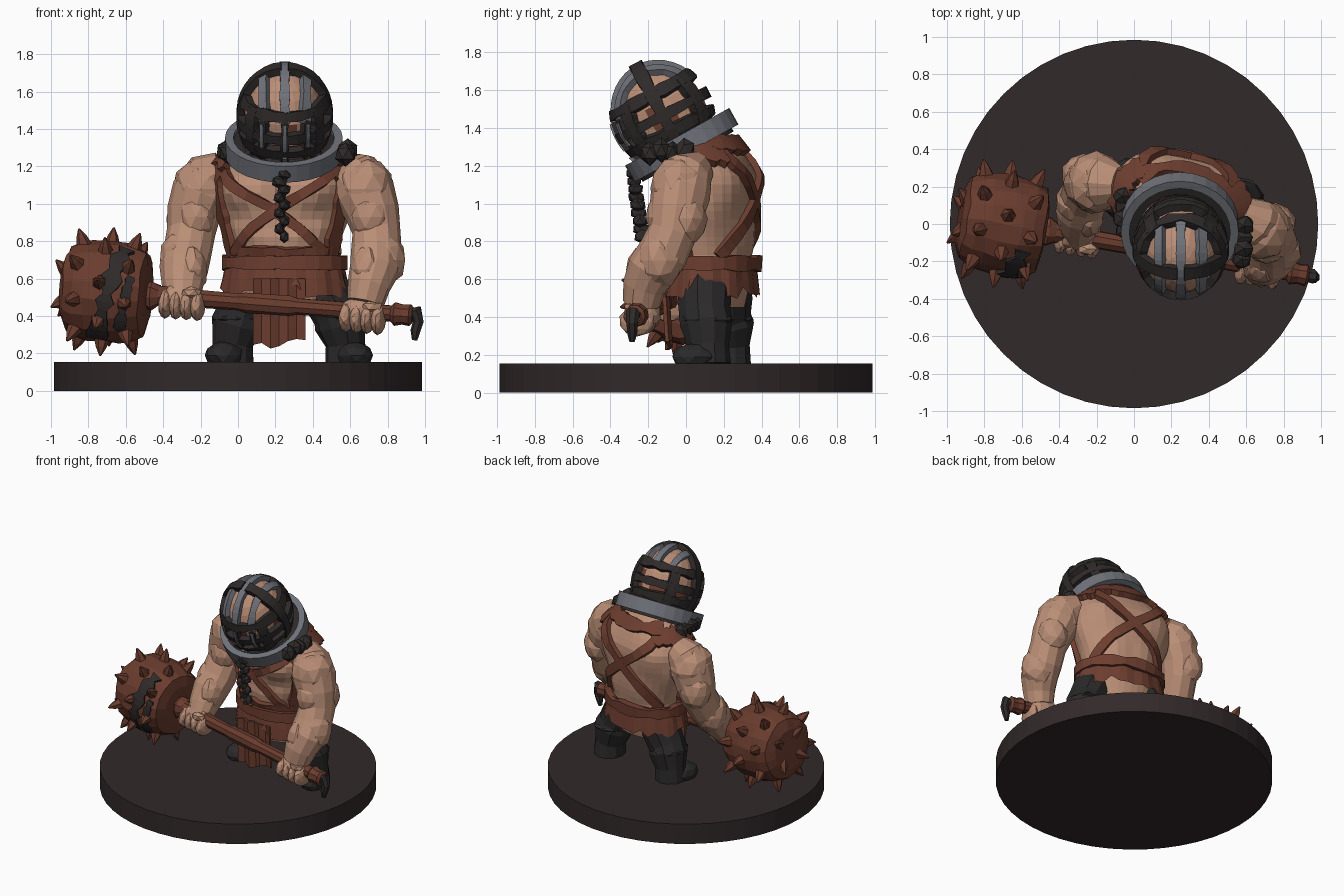
import bpy, bmesh, math, random
from mathutils import Vector, Matrix

if "Cube" in bpy.data.objects:
    bpy.data.objects.remove(bpy.data.objects["Cube"])
random.seed(4)
V, sin, cos, pi = Vector, math.sin, math.cos, math.pi

def material(name, rgb):
    m = bpy.data.materials.new(name)
    m.diffuse_color = [((c / 255 + 0.055) / 1.055) ** 2.4 for c in rgb] + [1]
    m.use_nodes = True
    m.node_tree.nodes["Principled BSDF"].inputs["Base Color"].default_value = m.diffuse_color
    return m

SKIN = material("skin", (186, 142, 118))
LEATHER = material("leather", (110, 62, 48))
WOOD = material("mace_brown", (106, 60, 46))
BLACK = material("black_iron", (47, 42, 42))
STEEL = material("grey_steel", (112, 114, 122))
STONE = material("base_dark", (50, 41, 42))
TROUSER = material("trouser_black", (43, 41, 41))

def finish(name, bm, mats):
    bmesh.ops.recalc_face_normals(bm, faces=bm.faces)
    me = bpy.data.meshes.new(name)
    bm.to_mesh(me)
    bm.free()
    for m in mats:
        me.materials.append(m)
    ob = bpy.data.objects.new(name, me)
    bpy.context.collection.objects.link(ob)
    return ob

def grid(name, rows, mats, rule=None, cap=True):
    """Skin a list of equal-length point loops; rule(row, column) picks the colour."""
    bm = bmesh.new()
    vs = [[bm.verts.new(p) for p in r] for r in rows]
    n = len(rows[0])
    for i in range(len(rows) - 1):
        for j in range(n):
            k = (j + 1) % n
            f = bm.faces.new((vs[i][j], vs[i][k], vs[i + 1][k], vs[i + 1][j]))
            f.material_index = rule(i, j) if rule else 0
    if cap:
        f = bm.faces.new(vs[0][::-1])
        f.material_index = rule(0, 0) if rule else 0
        f = bm.faces.new(vs[-1])
        f.material_index = rule(len(rows) - 2, 0) if rule else 0
    return finish(name, bm, mats if isinstance(mats, list) else [mats])

def loft(name, path, mat, sides=12, flat=1.0, jit=0.0):
    """Tube through (x, y, z, radius) points."""
    ps = [V(p[:3]) for p in path]
    rows = []
    for i, p in enumerate(ps):
        t = (ps[min(i + 1, len(ps) - 1)] - ps[max(i - 1, 0)]).normalized()
        ref = V((0, 1, 0)) if abs(t.y) < 0.8 else V((1, 0, 0))
        e = ref.cross(t).normalized()
        f = t.cross(e)
        rows.append([p + path[i][3] * (1 + random.uniform(-jit, jit)) *
                     (e * cos(2 * pi * j / sides) + f * flat * sin(2 * pi * j / sides))
                     for j in range(sides)])
    return grid(name, rows, mat)

def blob(name, loc, size, mat, rot=None, sub=2, jit=0.05):
    bm = bmesh.new()
    bmesh.ops.create_icosphere(bm, subdivisions=sub, radius=1)
    r = rot.to_matrix() if rot else Matrix.Identity(3)
    for v in bm.verts:
        c = v.co * (1 + random.uniform(-jit, jit))
        v.co = V(loc) + r @ V((c.x * size[0], c.y * size[1], c.z * size[2]))
    return finish(name, bm, [mat])

def strap(name, surf, a, b, width, mat, n=14, off=0.0, thick=0.022, jit=0.1):
    """Band lying on surf(u, v) from parameter a to b."""
    rows, e = [], 1e-3
    for i in range(n + 1):
        s = i / n
        u, v = a[0] + (b[0] - a[0]) * s, a[1] + (b[1] - a[1]) * s
        p = surf(u, v)
        nr = (surf(u + e, v) - surf(u - e, v)).cross(surf(u, v + e) - surf(u, v - e)).normalized()
        du, dv = (b[0] - a[0]) * e, (b[1] - a[1]) * e
        side = nr.cross(surf(u + du, v + dv) - surf(u - du, v - dv)).normalized()
        w = side * width / 2 * (1 + random.uniform(-jit, jit))
        lo, hi = p + nr * (off - 0.02), p + nr * (off + thick)
        rows.append([lo - w, hi - w, hi + w, lo + w])
    return grid(name, rows, mat)

# ---- base
grid("base", [[V((0.985 * cos(2 * pi * j / 48), 0.985 * sin(2 * pi * j / 48), z)) for j in range(48)]
              for z in (0, 0.155)], STONE)

# ---- torso: angle 0 faces front, body twisted about z
RINGS = [(0.45, .24, .17), (0.58, .28, .20), (0.72, .28, .20), (0.85, .31, .215), (1.0, .36, .22),
         (1.12, .38, .22), (1.22, .35, .205), (1.30, .26, .18), (1.38, .16, .13)]
BUMPS = [(0.52, 1.06, .33, .09, .065), (2.45, 1.1, .35, .13, .03), (1.9, .95, .3, .12, .02), (0, 1.06, .12, .1, -.02),
         (0.25, .80, .2, .05, .025), (2.75, .8, .25, .1, .015), (0.75, .85, .2, .05, .02)]
TWIST = Matrix.Rotation(math.radians(-13), 3, 'Z')

def body(a, z):
    zz = min(max(z, RINGS[0][0]), RINGS[-1][0] - 1e-6)
    for p, q in zip(RINGS, RINGS[1:]):
        if p[0] <= zz <= q[0]:
            s = (zz - p[0]) / (q[0] - p[0])
            rx, ry = p[1] + (q[1] - p[1]) * s, p[2] + (q[2] - p[2]) * s
            break
    aa = abs((a + pi) % (2 * pi) - pi)
    h = sum(b[4] * math.exp(-((aa - b[0]) / b[2]) ** 2 - ((zz - b[1]) / b[3]) ** 2) for b in BUMPS)
    k = max(0, z - 1.15) * 0.25
    return TWIST @ V(((rx + h) * sin(a), -(ry + h) * cos(a), 0)) + V((0.25, 0.135 - k, z))

grid("torso", [[body(2 * pi * j / 32, 0.45 + 0.93 * i / 20) for j in range(32)] for i in range(21)], SKIN)
for s in (-1, 1):
    strap("chest_strap", body, (-1.1 * s, 1.22), (0.95 * s, 0.74), .055, LEATHER, off=.01)
    strap("back_strap", body, (pi - 0.95 * s, 1.28), (pi + 1.1 * s, 0.72), .065, LEATHER, off=.01)
    strap("side_strap", body, (1.2 * s, 0.70), (1.05 * s, 1.24), .09, LEATHER, off=.008, jit=.2)
    strap("shoulder_yoke", body, (0.9 * s, 1.24), (2.3 * s, 1.26), .15, LEATHER, off=.015, jit=.3)
strap("rib_band", body, (-1.3, .75), (1.3, .75), .05, LEATHER, off=.01, jit=.25)
strap("back_collar", body, (2.0, 1.30), (4.28, 1.30), .09, LEATHER, off=.015, jit=.35)

# ---- belt, flared tattered skirt and front loincloth
strap("belt", body, (0, .685), (2 * pi, .685), .07, LEATHER, n=24, off=.03, thick=.03, jit=.25)
skirt = []
for k in range(4):
    row = []
    for j in range(36):
        z = 0.72 - (0.19 + random.uniform(-.035, .035) * (k == 3)) * k / 3
        c = V((0.25, 0.135, z))
        d = body(2 * pi * j / 36, max(z, .6)) - c
        d.z = 0
        row.append(c + d * (1.08 + .045 * k + (.04 if j % 3 else 0)))
    skirt.append(row)
grid("skirt", skirt[::-1], LEATHER, cap=False)

rows = []
for k in range(5):
    row = [V((.22 + .28 * (j / 6 - .5), -.13 + .02 * (j % 2) + .02 * k / 4,
              .6 - .36 * k / 4 + (random.uniform(-.015, .06) if k == 4 else 0))) for j in range(7)]
    rows.append(row + [p + V((0, .02, 0)) for p in row[::-1]])
grid("front_loincloth", rows, LEATHER)

# ---- legs and boots
for s, x, y in ((-1, -0.03, 0.21), (1, 0.58, 0.10)):
    loft("leg", [(x - .15 * s, y, .62, .12), (x - .10 * s, y, .51, .14), (x - .05 * s, y, .41, .135),
                 (x - .03 * s, y + .01, .36, .14), (x - .005 * s, y + .02, .25, .11), (x, y + .02, .155, .115)],
         TROUSER, 11, jit=.03)
    toe = Matrix.Rotation(.35 * s, 3, 'Z').to_quaternion()
    blob("boot_toe", (x + .04 * s, y - .045, .19), (.10, .135, .075), TROUSER, toe)
    blob("boot_cuff", (x - .03 * s, y + .01, .385), (.14, .145, .04), BLACK)

# ---- arms with muscles
arms = {
    "left": [(-.08, .21, 1.18, .10), (-.15, .22, 1.15, .14), (-.20, .22, 1.06, .16), (-.235, .22, .95, .145),
             (-.25, .20, .85, .13), (-.27, .14, .74, .13), (-.29, .07, .65, .13), (-.295, .0, .56, .11),
             (-.295, -.05, .49, .09)],
    "right": [(.56, .06, 1.18, .10), (.63, .01, 1.15, .14), (.68, -.03, 1.06, .16), (.72, -.05, .95, .145),
              (.74, -.07, .85, .13), (.74, -.12, .74, .135), (.73, -.18, .65, .135), (.70, -.22, .56, .115),
              (.68, -.235, .47, .10)]}
for side, p in arms.items():
    s = -1 if side == "left" else 1
    loft(side + "_arm", p, SKIN, 12, jit=.02)
    q = [V(c[:3]) for c in p]
    blob(side + "_deltoid", q[2] + V((0, 0, .02)), (.155, .165, .17), SKIN)
    blob(side + "_biceps", q[3] + V((-.01 * s, -.065, -.02)), (.105, .10, .13), SKIN)
    blob(side + "_triceps", q[3] + V((.035 * s, .05, -.03)), (.115, .11, .14), SKIN)
    blob(side + "_forearm", q[5] + V((.04 * s, -.02, -.04)), (.115, .12, .15), SKIN)
    blob(side + "_inner_forearm", q[6] + V((-.04 * s, -.03, 0)), (.09, .11, .13), SKIN)

# ---- mace: shaft runs from the head A to the pommel B
A, B = V((-.70, 0, .53)), V((.93, -.275, .405))
D = (B - A).normalized()
EX = (V((0, 0, 1)) - D * D.z).normalized()
EY = D.cross(EX)
ALONG = D.to_track_quat('Z', 'Y')
at = lambda x: A + D * ((x - A.x) / D.x)

loft("shaft", [(*at(x), r) for x, r in ((-.55, .06), (-.3, .05), (0, .047), (.04, .055), (.28, .055), (.32, .045),
                                        (.6, .046), (.84, .045))], WOOD, 9, jit=.05)
loft("shaft_collar", [(*at(x), r) for x, r in ((-.54, .09), (-.49, .07), (-.46, .08), (-.42, .055))], LEATHER, 9, jit=.1)
loft("pommel", [(*at(x), r) for x, r in ((.82, .045), (.84, .065), (.88, .055), (.92, .06), (.935, .04))], WOOD, 9)
loft("pommel_hook", [(*at(.91), .035), (.955, -.28, .42, .04), (.965, -.285, .37, .03), (.95, -.285, .32, .028),
                     (.945, -.285, .27, .015)], BLACK, 7)

def mace(a, t):
    r = 0.27 - 0.05 * min(1, abs(t / .215)) ** 3
    return A + D * t + (EX * cos(a) + EY * sin(a)) * r

def jitter(p):
    return p + V([random.uniform(-.007, .007) for _ in range(3)])

ends = [[A + D * t + (EX * cos(2 * pi * j / 18) + EY * sin(2 * pi * j / 18)) * .15 for j in range(18)]
        for t in (-.235, .225)]
grid("mace_head", [ends[0]] + [[jitter(mace(2 * pi * j / 18, -.21 + .415 * i / 7)) for j in range(18)]
                               for i in range(8)] + [ends[1]], WOOD)
strap("mace_iron_band", mace, (.5, .11), (2.7, -.02), .085, BLACK, thick=.012, jit=.5)
strap("mace_iron_patch", mace, (1.2, .16), (2.4, .11), .05, BLACK, thick=.012, jit=.4)

def spike(p, n):
    loft("mace_spike", [(*(p - n * .02), .045), (*(p + n * .035), .028), (*(p + n * .08), .005)], WOOD, 6)

for k, t in enumerate((-.14, 0, .14)):
    for j in range(8):
        a = 2 * pi * (j + .5 * (k % 2)) / 8 + .2
        spike(mace(a, t), (EX * cos(a) + EY * sin(a) + D * t * 2.5).normalized())
for j in range(4):
    e = EX * cos(j * pi / 2 + .6) + EY * sin(j * pi / 2 + .6)
    spike(A - D * .22 + e * .12, (e * .7 - D * .6).normalized())

# ---- fists wrapped round the shaft
for side, x in (("left", -.30), ("right", .665)):
    c = at(x) + V((0, 0, -.03))
    blob(side + "_palm", c + V((0, .01, .02)), (.09, .085, .13), SKIN, ALONG)
    for k in range(4):
        blob(side + "_finger", c + D * (k * .058 - .087) + V((0, -.015, -.01)), (.095, .08, .04), SKIN, ALONG, 2, .03)
    blob(side + "_thumb", c + V((.05, -.065, .055)), (.06, .035, .035), SKIN, None, 1)

# ---- head in a tilted cage
H, TILT = V((.25, -.125, 1.47)), Matrix.Rotation(math.radians(28), 3, 'X')

def head(a, v):
    return H + TILT @ V((.215 * cos(v) * sin(a), -.235 * cos(v) * cos(a), .265 * sin(v)))

def over(u, w):
    return H + TILT @ V((.215 * sin(u), -.235 * cos(u) * cos(w), .265 * cos(u) * sin(w)))

def head_colour(i, j):
    if i < 4:
        return 2
    return 1 if (i == 4 or i == 5 and j % 3 or i == 6 and j % 4 == 0) else 0

grid("head", [[head(2 * pi * j / 20, -1.45 + 2.9 * i / 12) for j in range(20)] for i in range(13)],
     [SKIN, LEATHER, BLACK], head_colour)
for v, w in ((.42, .06), (-.02, .05), (-.35, .06), (-.75, .08)):
    strap("cage_hoop", head, (0, v), (2 * pi, v), w, BLACK, n=24, off=.018, jit=.3)
for a in (.85, pi / 2, 2.4):
    for s in (-1, 1):
        strap("cage_side_bar", head, (a * s, -1.0), (a * s, 1.5 if a == pi / 2 else .45), .07, BLACK,
              off=.022 if a == pi / 2 else .016, jit=.2)
for u in (-.5, 0, .5):
    strap("cage_front_bar", over, (u, -1.2), (u, .35), .04, BLACK, off=.014, jit=.2)
    strap("cage_top_bar", over, (u, .3), (u, 2.65), .05, STEEL, off=.01, jit=.15)
    strap("bar_highlight", over, (u, -.25), (u, .28), .022, STEEL, n=6, off=.024)
strap("chin_bar", over, (0, -.8), (0, -.4), .025, STEEL, n=6, off=.03)
strap("jaw_guard", head, (-1.1, -.85), (1.1, -.85), .17, BLACK, off=.03, jit=.25)

# ---- tilted iron neck ring
N = V((.245, -.02, 1.305))
RT = Matrix.Rotation(math.radians(29), 3, 'X')

def hoop(name, r0, r1, z0, z1, mat):
    rows = [[N + RT @ V((r * sin(2 * pi * j / 28), -r * cos(2 * pi * j / 28), z)) for j in range(28)]
            for r, z in ((r0, z0), (r1, z0), (r1, z1), (r0, z1), (r0, z0))]
    grid(name, rows, mat, cap=False)

hoop("neck_ring", .27, .315, -.045, .055, STEEL)
hoop("inner_ring", .22, .275, -.065, .03, BLACK)
blob("neck", (.25, .05, 1.32), (.19, .17, .14), LEATHER)

# ---- ragged black shoulder guards beside the ring
for s, c in ((-1, V((-.05, .06, 1.27))), (1, V((.575, -.10, 1.27)))):
    for k in range(4):
        blob("shoulder_guard", c + V((.012 * s * (k % 2), -.09 + .06 * k, .015 * (k % 2))), (.06, .055, .065),
             BLACK, None, 1, .15)

# ---- braided beard
for k in range(9):
    blob("beard_braid", (.235 + .012 * (-1) ** k, -.28 + .006 * k, 1.16 - .042 * k),
         (.045 - .002 * k, .045, .036), BLACK, None, 1, .12)
